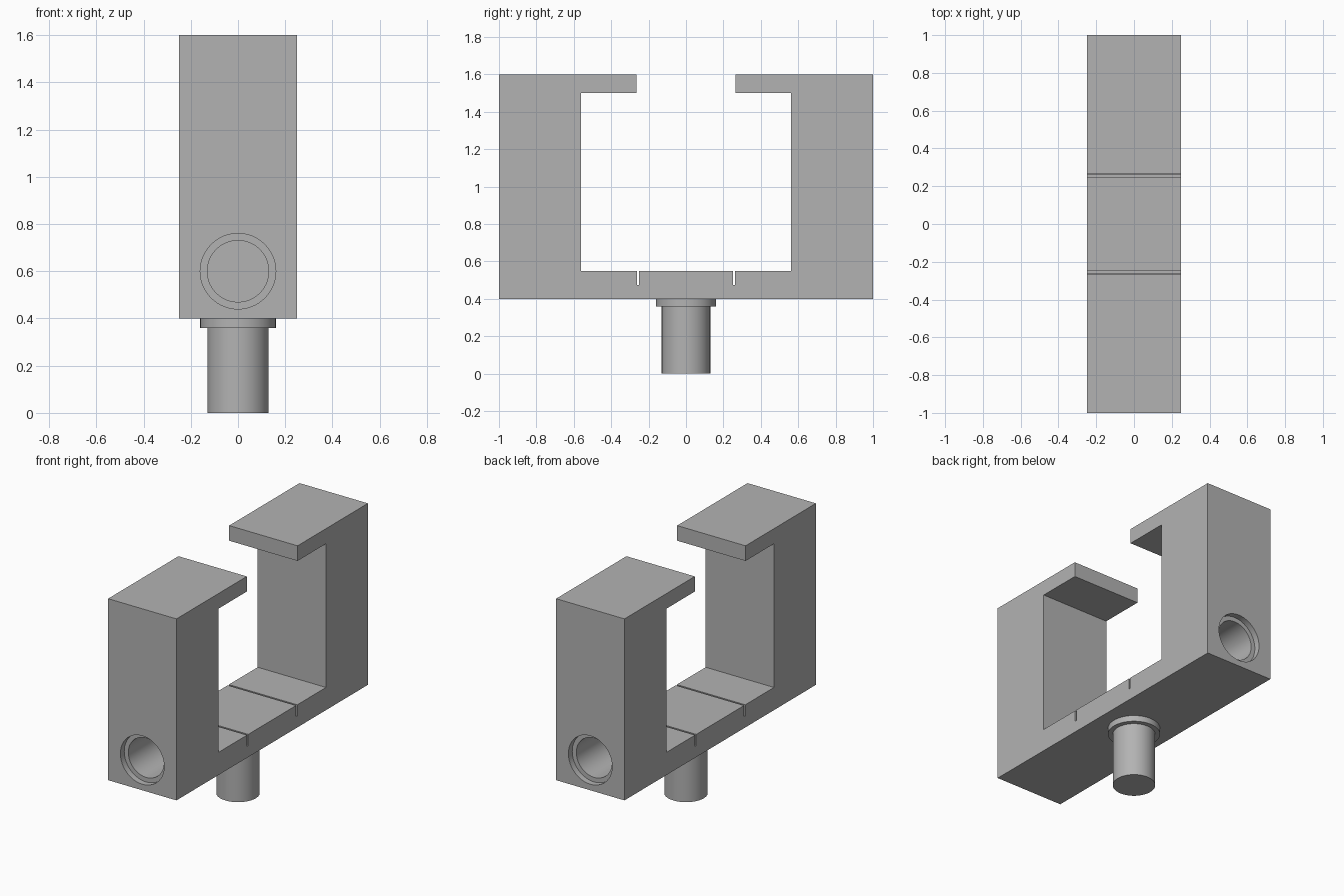
import bpy, bmesh, math
from mathutils import Matrix

if "Cube" in bpy.data.objects:
    bpy.data.objects.remove(bpy.data.objects["Cube"])

grey = bpy.data.materials.new("plain_grey")
grey.use_nodes = True
colour = (0.45, 0.45, 0.45, 1)
grey.diffuse_color = colour
grey.node_tree.nodes["Principled BSDF"].inputs["Base Color"].default_value = colour

HALF_WIDTH = 0.25
PIN_RADIUS, COLLAR_RADIUS = 0.13, 0.16
PIN_LENGTH, COLLAR_HEIGHT = 0.4, 0.04
SOCKET_HEIGHT = 0.6


def finish(name, bm):
    bmesh.ops.recalc_face_normals(bm, faces=bm.faces)
    mesh = bpy.data.meshes.new(name)
    bm.to_mesh(mesh)
    bm.free()
    mesh.materials.append(grey)
    obj = bpy.data.objects.new(name, mesh)
    bpy.context.collection.objects.link(obj)
    return obj


def activate(obj):
    bpy.ops.object.select_all(action='DESELECT')
    obj.select_set(True)
    bpy.context.view_layer.objects.active = obj


def smooth(obj):
    activate(obj)
    bpy.ops.object.shade_smooth_by_angle(angle=math.radians(30))


def lathe(name, profile, sides=64):
    """Spin a closed (radius, height) outline around the z axis."""
    bm = bmesh.new()
    verts = [bm.verts.new((r, 0, z)) for r, z in profile]
    edges = [bm.edges.new(pair) for pair in zip(verts, verts[1:])]
    bmesh.ops.spin(bm, geom=verts + edges, cent=(0, 0, 0), axis=(0, 0, 1),
                   angle=math.tau, steps=sides, use_duplicate=False)
    bmesh.ops.remove_doubles(bm, verts=bm.verts, dist=0.0001)
    return finish(name, bm)


# Clamp frame: mirrored side profile with lips and floor slots, extruded across x
half = [(0.25, 0.55), (0.25, 0.475), (0.262, 0.475), (0.262, 0.55),
        (0.562, 0.55), (0.562, 1.5), (0.265, 1.5), (0.265, 1.6),
        (1, 1.6), (1, 0.4)]
outline = half + [(-y, z) for y, z in reversed(half)]
bm = bmesh.new()
face = bm.faces.new([bm.verts.new((-HALF_WIDTH, y, z)) for y, z in outline])
extruded = bmesh.ops.extrude_face_region(bm, geom=[face], use_keep_orig=True)
bmesh.ops.translate(bm, vec=(2 * HALF_WIDTH, 0, 0),
                    verts=[v for v in extruded["geom"] if isinstance(v, bmesh.types.BMVert)])
frame = finish("clamp_frame", bm)

# Blind stepped sockets in both ends, sized to receive the pin
for side in (-1, 1):
    over = -0.05
    cutter = lathe("socket_cutter", [(0, over), (COLLAR_RADIUS, over),
                                     (COLLAR_RADIUS, COLLAR_HEIGHT), (PIN_RADIUS, COLLAR_HEIGHT),
                                     (PIN_RADIUS, PIN_LENGTH), (0, PIN_LENGTH)])
    cutter.data.transform(Matrix.Translation((0, side, SOCKET_HEIGHT))
                          @ Matrix.Rotation(side * math.pi / 2, 4, 'X'))
    cutter.hide_render = True
    cut = frame.modifiers.new("socket", 'BOOLEAN')
    cut.operation = 'DIFFERENCE'
    cut.solver = 'EXACT'
    cut.object = cutter
    activate(frame)
    bpy.ops.object.modifier_apply(modifier=cut.name)
    bpy.data.objects.remove(cutter)
smooth(frame)

# Mounting pin with its collar
shoulder = PIN_LENGTH - COLLAR_HEIGHT
pin = lathe("mounting_pin", [(0, 0), (PIN_RADIUS, 0), (PIN_RADIUS, shoulder),
                             (COLLAR_RADIUS, shoulder), (COLLAR_RADIUS, PIN_LENGTH),
                             (0, PIN_LENGTH)])
smooth(pin)
